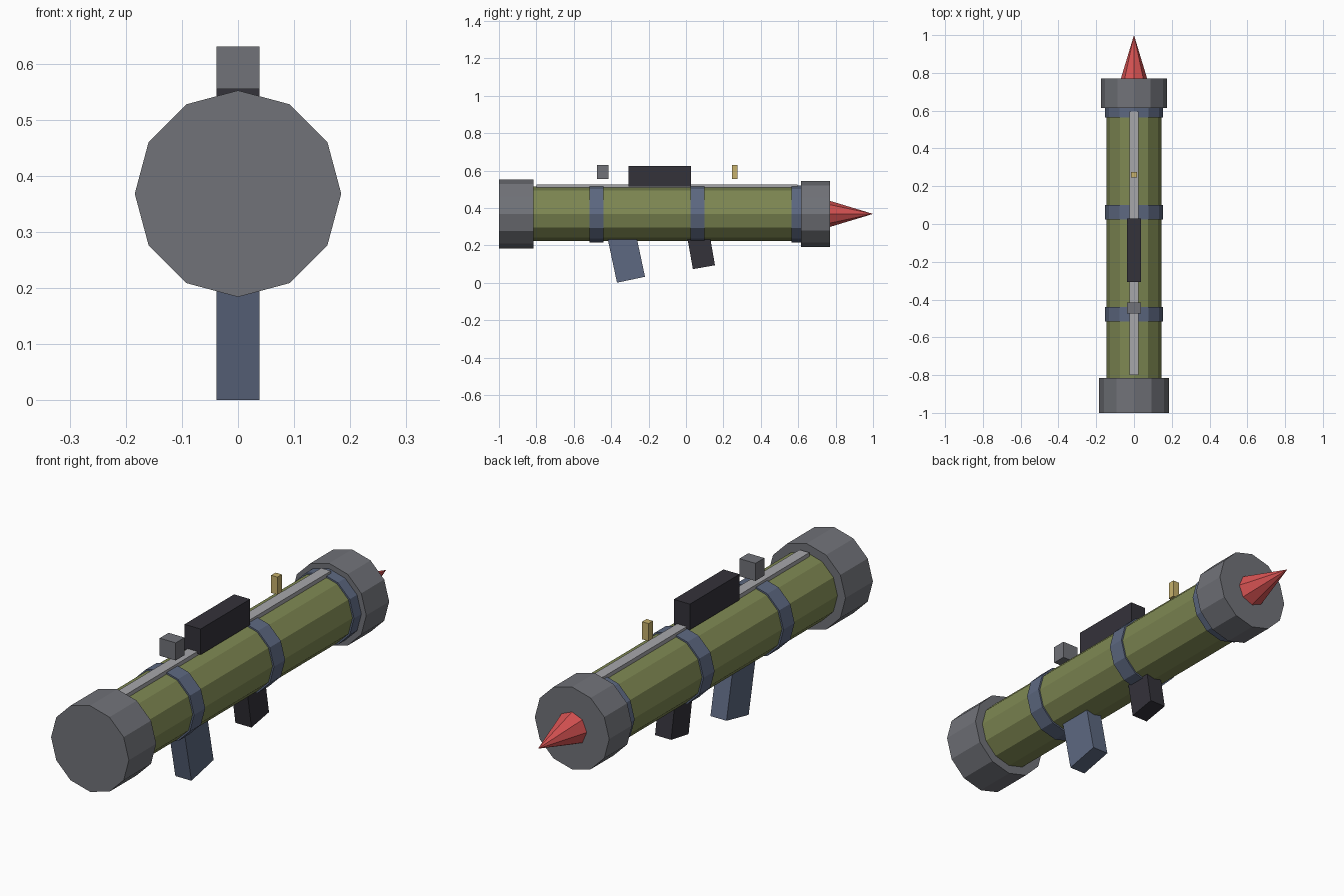
import bpy
import bmesh
from math import radians
from mathutils import Matrix, Vector

cube = bpy.data.objects.get("Cube")
if cube:
    bpy.data.objects.remove(cube, do_unlink=True)

AXIS_Z = 0.368


def material(name, r, g, b):
    mat = bpy.data.materials.new(name)
    mat.use_nodes = True
    mat.diffuse_color = (r, g, b, 1)
    bsdf = next(n for n in mat.node_tree.nodes if n.type == 'BSDF_PRINCIPLED')
    bsdf.inputs["Base Color"].default_value = (r, g, b, 1)
    return mat


olive = material("olive green", 0.21, 0.245, 0.085)
grey = material("steel grey", 0.165, 0.17, 0.19)
slate = material("slate blue", 0.11, 0.14, 0.22)
black = material("soft black", 0.034, 0.032, 0.042)
silver = material("light grey", 0.39, 0.39, 0.41)
red = material("warhead red", 0.68, 0.085, 0.085)
gold = material("brass", 0.57, 0.44, 0.15)


def finish(name, bm, mat):
    mesh = bpy.data.meshes.new(name)
    bm.to_mesh(mesh)
    bm.free()
    mesh.materials.append(mat)
    obj = bpy.data.objects.new(name, mesh)
    bpy.context.collection.objects.link(obj)
    return obj


def barrel(name, mat, y0, y1, r0, r1=None, sides=12):
    """Faceted cylinder or cone lying along y, with a corner on top."""
    bm = bmesh.new()
    place = Matrix.Translation((0, (y0 + y1) / 2, AXIS_Z)) @ Matrix.Rotation(radians(-90), 4, 'X')
    bmesh.ops.create_cone(bm, cap_ends=True, segments=sides, radius1=r0,
                          radius2=r0 if r1 is None else r1, depth=y1 - y0, matrix=place)
    return finish(name, bm, mat)


def box(name, mat, width, y0, y1, z0, z1):
    bm = bmesh.new()
    place = Matrix.Translation((0, (y0 + y1) / 2, (z0 + z1) / 2))
    bmesh.ops.create_cube(bm, size=1, matrix=place @ Matrix.Diagonal((width, y1 - y0, z1 - z0, 1)))
    return finish(name, bm, mat)


def grip(name, mat, bottom, depth, length, tilt):
    """Slanted handle growing up from the centre of its bottom face."""
    bm = bmesh.new()
    place = Matrix.Translation(Vector((0, *bottom))) @ Matrix.Rotation(radians(tilt), 4, 'X')
    bmesh.ops.create_cube(bm, size=1, matrix=place @ Matrix.Translation((0, 0, length / 2))
                          @ Matrix.Diagonal((0.076, depth, length, 1)))
    return finish(name, bm, mat)


# Launch tube with its end caps and warhead
barrel("launch_tube", olive, -0.9, 0.7, 0.146)
barrel("rear_cap", grey, -1.0, -0.815, 0.184)
barrel("front_cap", grey, 0.615, 0.77, 0.176)
barrel("warhead", red, 0.765, 1.0, 0.071, 0, sides=8)

# Clamping bands
for name, y0, y1 in (("rear_band", -0.515, -0.44), ("middle_band", 0.025, 0.1),
                     ("front_band", 0.565, 0.64)):
    barrel(name, slate, y0, y1, 0.153)

# Top rail and sights
box("top_rail", silver, 0.046, -0.8, 0.595, 0.49, 0.525)
box("scope_housing", black, 0.076, -0.307, 0.028, 0.515, 0.625)
box("rear_sight", grey, 0.076, -0.475, -0.415, 0.555, 0.63)
box("front_sight", gold, 0.03, 0.245, 0.275, 0.555, 0.63)

# Handles
grip("rear_grip", slate, (-0.294, 0.016), 0.153, 0.27, 12)
grip("front_grip", black, (0.096, 0.083), 0.12, 0.19, 10)
